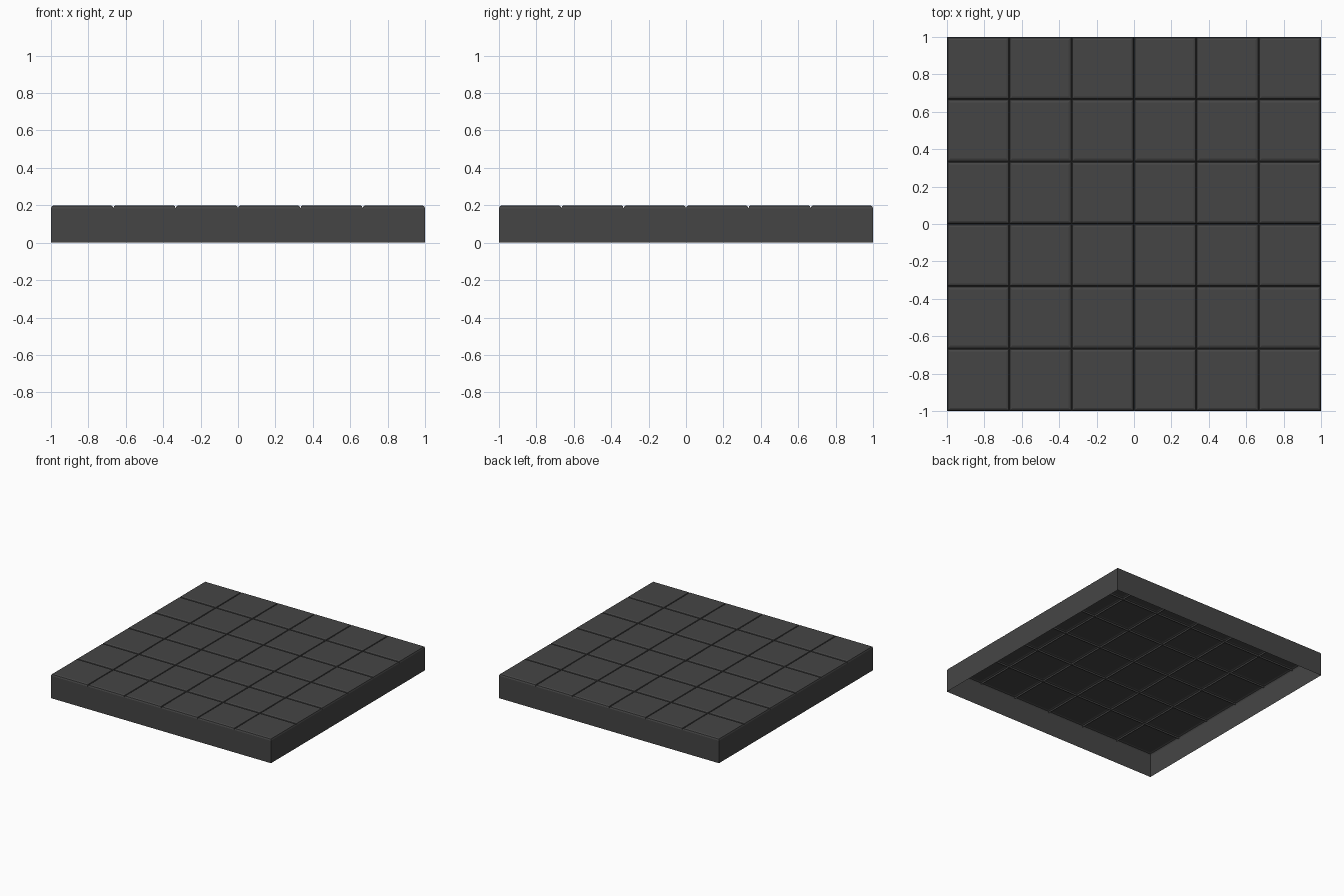
import bpy, bmesh, math

if "Cube" in bpy.data.objects:
    bpy.data.objects.remove(bpy.data.objects["Cube"])

N = 6                 # tiles per side
T = 2.0 / N           # tile pitch
H = 0.2               # overall height
B = 0.016             # rounded tile edge size

mat = bpy.data.materials.new("dark_grey")
mat.diffuse_color = (0.06, 0.06, 0.06, 1)
mat.use_nodes = True
mat.node_tree.nodes["Principled BSDF"].inputs["Base Color"].default_value = mat.diffuse_color

bm = bmesh.new()

# rounded edge of a tile: (inset, height) pairs from seam to flat top
edge = [(B * (1 - math.cos(a)), H - B + B * math.sin(a))
        for a in (0, math.pi / 4, math.pi / 2)]


def ring(cx, cy, inset, z):
    r = T / 2 - inset
    return [bm.verts.new((cx + sx * r, cy + sy * r, z))
            for sx, sy in ((-1, -1), (1, -1), (1, 1), (-1, 1))]


# tile grid
for i in range(N):
    for j in range(N):
        cx, cy = -1 + T * (i + 0.5), -1 + T * (j + 0.5)
        rings = [ring(cx, cy, d, z) for d, z in edge]
        for lo, hi in zip(rings, rings[1:]):
            for k in range(4):
                m = (k + 1) % 4
                bm.faces.new((lo[k], lo[m], hi[m], hi[k]))
        bm.faces.new(rings[-1])
bmesh.ops.remove_doubles(bm, verts=bm.verts, dist=1e-4)

# outer skirt, open underneath
border = [e for e in bm.edges if e.is_boundary]
out = bmesh.ops.extrude_edge_only(bm, edges=border)["geom"]
for v in out:
    if isinstance(v, bmesh.types.BMVert):
        v.co.z = 0
bmesh.ops.recalc_face_normals(bm, faces=bm.faces)
bm.faces.ensure_lookup_table()
top = max(bm.faces, key=lambda f: f.calc_center_median().z)
if top.normal.z < 0:
    bmesh.ops.reverse_faces(bm, faces=bm.faces)

me = bpy.data.meshes.new("tiled_floor")
bm.to_mesh(me)
bm.free()
me.materials.append(mat)
ob = bpy.data.objects.new("tiled_floor", me)
bpy.context.collection.objects.link(ob)
